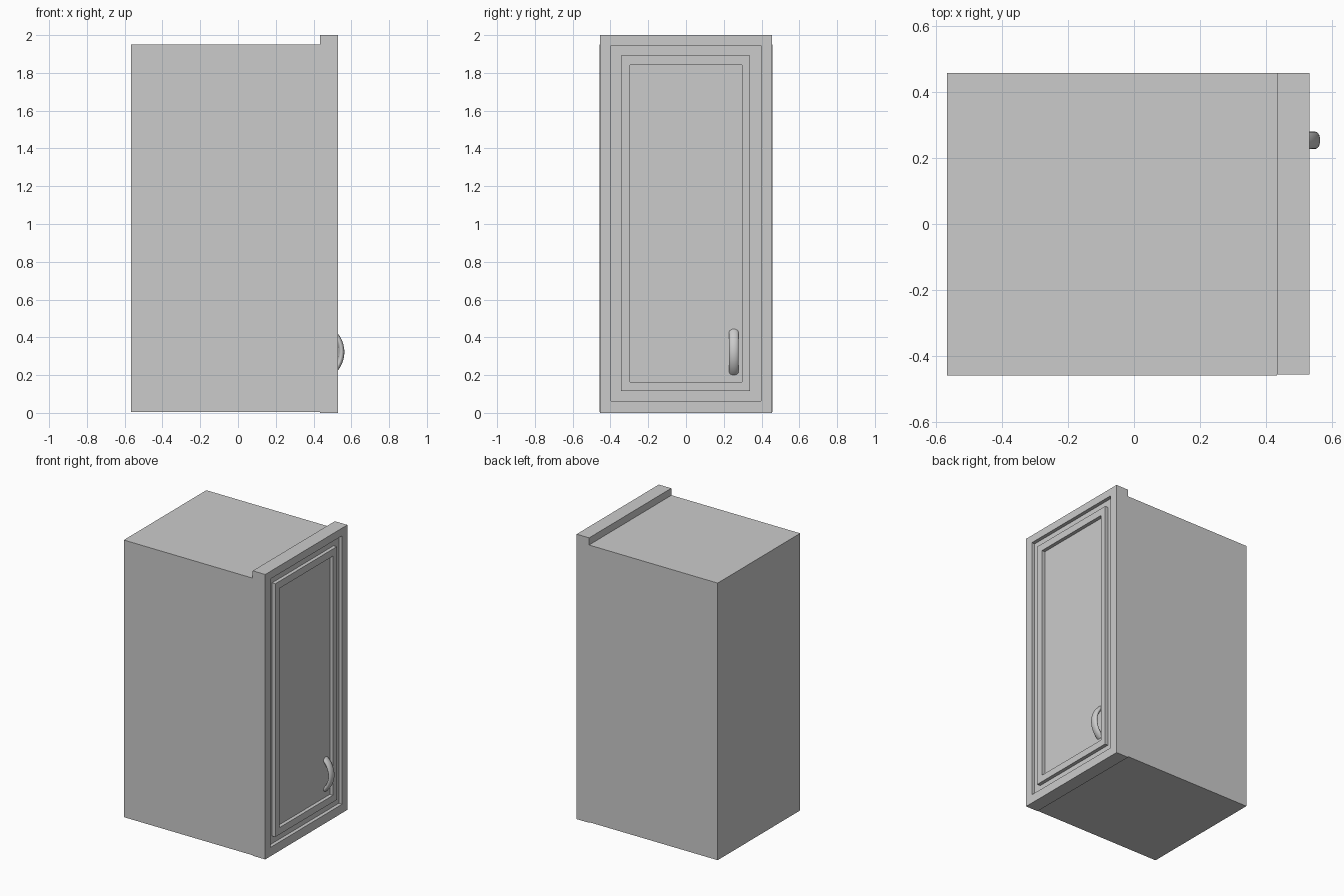
import bpy, bmesh, math

if "Cube" in bpy.data.objects:
    bpy.data.objects.remove(bpy.data.objects["Cube"])


def make_object(name, bm):
    bmesh.ops.recalc_face_normals(bm, faces=bm.faces)
    mesh = bpy.data.meshes.new(name)
    bm.to_mesh(mesh)
    bm.free()
    obj = bpy.data.objects.new(name, mesh)
    bpy.context.collection.objects.link(obj)
    return obj


def loft(bm, rings):
    """Bridge successive closed rings of points and cap both ends."""
    loops = [[bm.verts.new(p) for p in ring] for ring in rings]
    n = len(loops[0])
    for a, b in zip(loops, loops[1:]):
        for i in range(n):
            j = (i + 1) % n
            bm.faces.new((a[i], a[j], b[j], b[i]))
    bm.faces.new(loops[0])
    bm.faces.new(loops[-1])


def rect(x, y0, y1, z0, z1):
    return [(x, y0, z0), (x, y1, z0), (x, y1, z1), (x, y0, z1)]


# Cabinet body
bm = bmesh.new()
loft(bm, [rect(x, -0.458, 0.457, 0.005, 1.95) for x in (-0.566, 0.433)])
make_object("cabinet_body", bm)

# Door: stepped panel with recess, raised moulding and recessed centre
front, recess = 0.53, 0.505
outer = (-0.455, 0.456, 0.0, 2.0)
groove = (-0.398, 0.397, 0.062, 1.946)
moulding = (-0.343, 0.34, 0.115, 1.892)
centre = (-0.297, 0.297, 0.163, 1.842)
steps = [(0.433, outer), (front, outer),
         (front, groove), (recess, groove),
         (recess, moulding), (front, moulding),
         (front, centre), (recess, centre)]
bm = bmesh.new()
loft(bm, [rect(x, *r) for x, r in steps])
make_object("door", bm)

# Handle: arched bar with an oval section, ends sunk into the door panel
R, CX, CY, CZ = 0.142, 0.406, 0.253, 0.322
HALF_W, HALF_T, SEGS, SIDES = 0.026, 0.015, 24, 20
rings = []
for i in range(SEGS + 1):
    a = math.radians(-55 + 110 * i / SEGS)
    ring = []
    for k in range(SIDES):
        t = 2 * math.pi * k / SIDES
        r = R + HALF_T * math.cos(t)
        ring.append((CX + r * math.cos(a), CY + HALF_W * math.sin(t), CZ + r * math.sin(a)))
    rings.append(ring)
bm = bmesh.new()
loft(bm, rings)
handle = make_object("door_handle", bm)
bpy.context.view_layer.objects.active = handle
handle.select_set(True)
bpy.ops.object.shade_smooth_by_angle(angle=math.radians(40))
